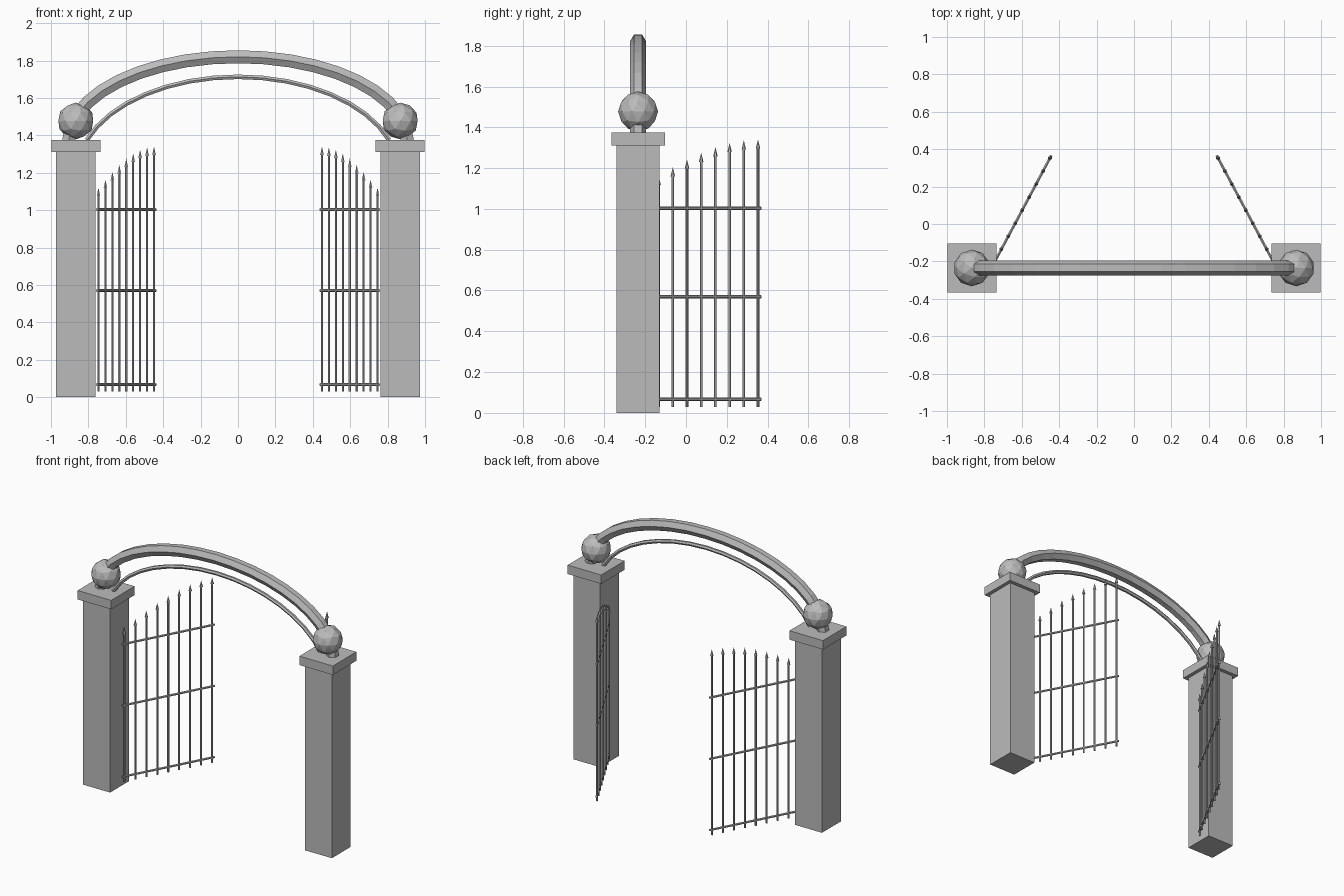
import bpy, bmesh, math
from mathutils import Vector

cube = bpy.data.objects.get("Cube")
if cube:
    bpy.data.objects.remove(cube, do_unlink=True)

stone = bpy.data.materials.new("grey_stone")
stone.use_nodes = True
GREY = (0.5, 0.5, 0.5, 1)
stone.diffuse_color = GREY
stone.node_tree.nodes["Principled BSDF"].inputs["Base Color"].default_value = GREY

PX, PY = 0.867, -0.235      # pillar centre
CAP_TOP = 1.375


def finish(name, bm):
    bmesh.ops.recalc_face_normals(bm, faces=bm.faces)
    mesh = bpy.data.meshes.new(name)
    bm.to_mesh(mesh)
    bm.free()
    mesh.materials.append(stone)
    obj = bpy.data.objects.new(name, mesh)
    bpy.context.collection.objects.link(obj)
    return obj


def box(name, x, width, z0, z1):
    bm = bmesh.new()
    bmesh.ops.create_cube(bm, size=1)
    for v in bm.verts:
        v.co = (x + v.co.x * width, PY + v.co.y * width, z0 + (v.co.z + 0.5) * (z1 - z0))
    return finish(name, bm)


def rod(bm, a, b, r1, r2, sides=6):
    """Tapered bar between two points."""
    a, b = Vector(a), Vector(b)
    axis = b - a
    new = bmesh.ops.create_cone(bm, cap_ends=True, segments=sides, radius1=r1,
                                radius2=r2, depth=axis.length)["verts"]
    turn = axis.to_track_quat("Z", "Y")
    for v in new:
        v.co = turn @ v.co + (a + b) / 2


def arch(name, half_width, centre_z, top_z, radius, steps):
    """Hexagonal tube swept along an ellipse that starts and ends on the caps."""
    rise = top_z - centre_z
    start = math.asin((CAP_TOP - centre_z) / rise)
    bm = bmesh.new()
    rings = []
    for i in range(steps + 1):
        t = start + (math.pi - 2 * start) * i / steps
        c, s = math.cos(t), math.sin(t)
        out = Vector((c * rise, 0, s * half_width)).normalized()
        mid = Vector((c * half_width, PY, centre_z + s * rise))
        ring = []
        for k in range(6):
            a = k * math.pi / 3
            p = mid + out * radius * math.sin(a) + Vector((0, radius * math.cos(a), 0))
            ring.append(bm.verts.new(p))
        rings.append(ring)
    for r0, r1 in zip(rings, rings[1:]):
        for k in range(6):
            n = (k + 1) % 6
            bm.faces.new((r0[k], r0[n], r1[n], r1[k]))
    bm.faces.new(rings[0])
    bm.faces.new(rings[-1])
    return finish(name, bm)


def gate(name, side):
    """Open gate leaf: nine spiked bars of rising height and three rails."""
    hinge, tip = Vector((side * 0.746, -0.204, 0)), Vector((side * 0.449, 0.353, 0))
    up = Vector((0, 0, 1))
    bm = bmesh.new()
    for i in range(9):
        t = i / 8
        foot = hinge.lerp(tip, t)
        top = 1.12 + 0.22 * math.sin(t * math.pi / 2)
        rod(bm, foot + up * 0.03, foot + up * (top - 0.04), 0.0065, 0.0065)
        rod(bm, foot + up * (top - 0.045), foot + up * top, 0.011, 0)
    for z in (0.067, 0.57, 1.003):
        rod(bm, hinge.lerp(tip, -0.025) + up * z, hinge.lerp(tip, 1.025) + up * z, 0.008, 0.008)
    return finish(name, bm)


for label, side in (("left", 1), ("right", -1)):
    box(label + "_pillar", side * PX, 0.21, 0, 1.315)
    box(label + "_pillar_cap", side * PX, 0.262, 1.312, CAP_TOP)
    # faceted ball on the cap
    ball = bmesh.new()
    bmesh.ops.create_icosphere(ball, subdivisions=2, radius=0.098)
    bmesh.ops.translate(ball, verts=ball.verts, vec=(side * PX, PY, 1.477))
    finish(label + "_ball", ball)
    gate(label + "_gate", side)

arch("main_arch", 0.905, 1.37, 1.82, 0.04, 20)
arch("inner_arch", 0.86, 1.2, 1.713, 0.014, 16)
